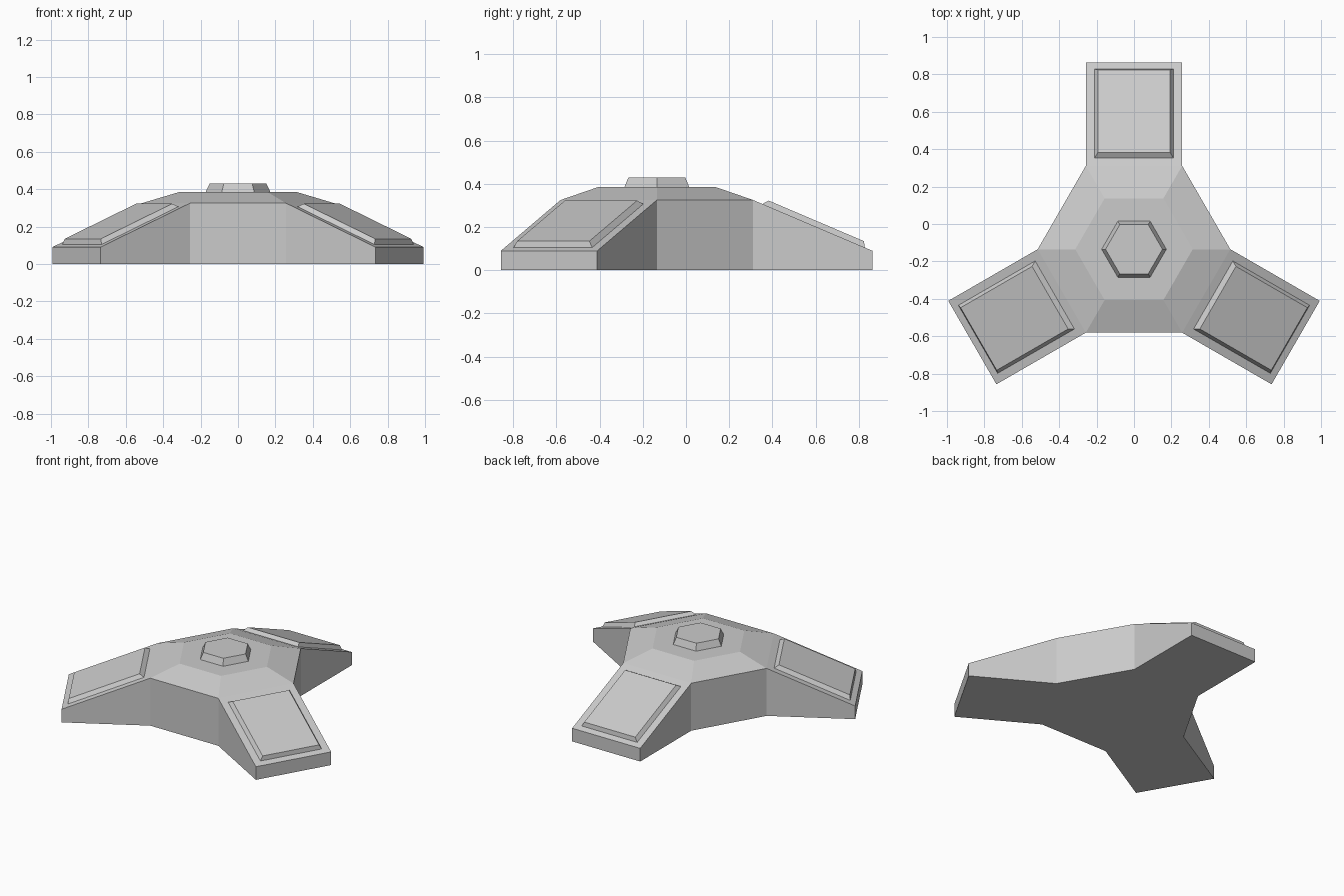
import bpy, bmesh
from math import cos, sin, radians
from mathutils import Matrix, Vector

cube = bpy.data.objects.get("Cube")
if cube:
    bpy.data.objects.remove(cube, do_unlink=True)

# Single matte grey
grey = bpy.data.materials.new("light_grey")
grey.use_nodes = True
grey.diffuse_color = (0.6, 0.6, 0.6, 1)
grey.node_tree.nodes["Principled BSDF"].inputs["Base Color"].default_value = grey.diffuse_color

CENTRE_Y = -0.135
HUB_R, HUB_Z = 0.515, 0.325       # outer shoulder of the hub
ARM_END, ARM_Z = 0.998, 0.09      # arm tip, measured from the hub centre
ROOF_Z = 0.385
APOTHEM = HUB_R * cos(radians(30))


def finish(name, bm):
    bmesh.ops.recalc_face_normals(bm, faces=bm.faces)
    mesh = bpy.data.meshes.new(name)
    bm.to_mesh(mesh)
    bm.free()
    mesh.materials.append(grey)
    obj = bpy.data.objects.new(name, mesh)
    obj.location.y = CENTRE_Y
    bpy.context.collection.objects.link(obj)
    return obj


def hexagon(bm, r, z):
    return [bm.verts.new((r * cos(radians(60 * k)), r * sin(radians(60 * k)), z))
            for k in range(6)]


def bridge(bm, low, high):
    n = len(low)
    for i in range(n):
        j = (i + 1) % n
        bm.faces.new((low[i], low[j], high[j], high[i]))


# Body: hexagonal hub with a sloping arm on every second side
bm = bmesh.new()
base, shoulder, roof = (hexagon(bm, r, z) for r, z in
                        ((HUB_R, 0), (HUB_R, HUB_Z), (0.314, ROOF_Z)))
bridge(bm, shoulder, roof)
bm.faces.new(roof)
bm.faces.new(base[::-1])
for k in range(6):
    j = (k + 1) % 6
    a, b, c, d = base[k], base[j], shoulder[j], shoulder[k]
    if k % 2 == 0:
        bm.faces.new((a, b, c, d))
        continue
    mid = radians(30 + 60 * k)
    reach = Vector((cos(mid), sin(mid), 0)) * (ARM_END - APOTHEM)
    ea, eb = (bm.verts.new(v.co + reach) for v in (a, b))
    ec, ed = (bm.verts.new(v.co + reach + Vector((0, 0, ARM_Z))) for v in (b, a))
    for face in ((ea, eb, ec, ed), (ed, ec, c, d), (b, a, ea, eb),
                 (a, ea, ed, d), (eb, b, c, ec)):
        bm.faces.new(face)
finish("body", bm)

# Raised hexagonal cap on the hub
bm = bmesh.new()
rings = [hexagon(bm, r, z) for r, z in ((0.173, ROOF_Z), (0.152, 0.43))]
bridge(bm, *rings)
bm.faces.new(rings[0][::-1])
bm.faces.new(rings[1])
finish("hub_cap", bm)


# Bevelled panel lying on each arm's slope
def slope_z(y):
    return HUB_Z + (y - APOTHEM) * (ARM_Z - HUB_Z) / (ARM_END - APOTHEM)


def panel(name, angle):
    bm = bmesh.new()
    rings = []
    for half, near, far, lift in ((0.21, 0.489, 0.963, 0), (0.193, 0.518, 0.959, 0.028)):
        rings.append([bm.verts.new((x, y, slope_z(y) + lift)) for x, y in
                      ((-half, near), (half, near), (half, far), (-half, far))])
    bridge(bm, *rings)
    bm.faces.new(rings[0][::-1])
    bm.faces.new(rings[1])
    bm.transform(Matrix.Rotation(radians(angle), 4, 'Z'))
    finish(name, bm)


for name, angle in (("back_panel", 0), ("front_right_panel", 120), ("front_left_panel", 240)):
    panel(name, angle)
